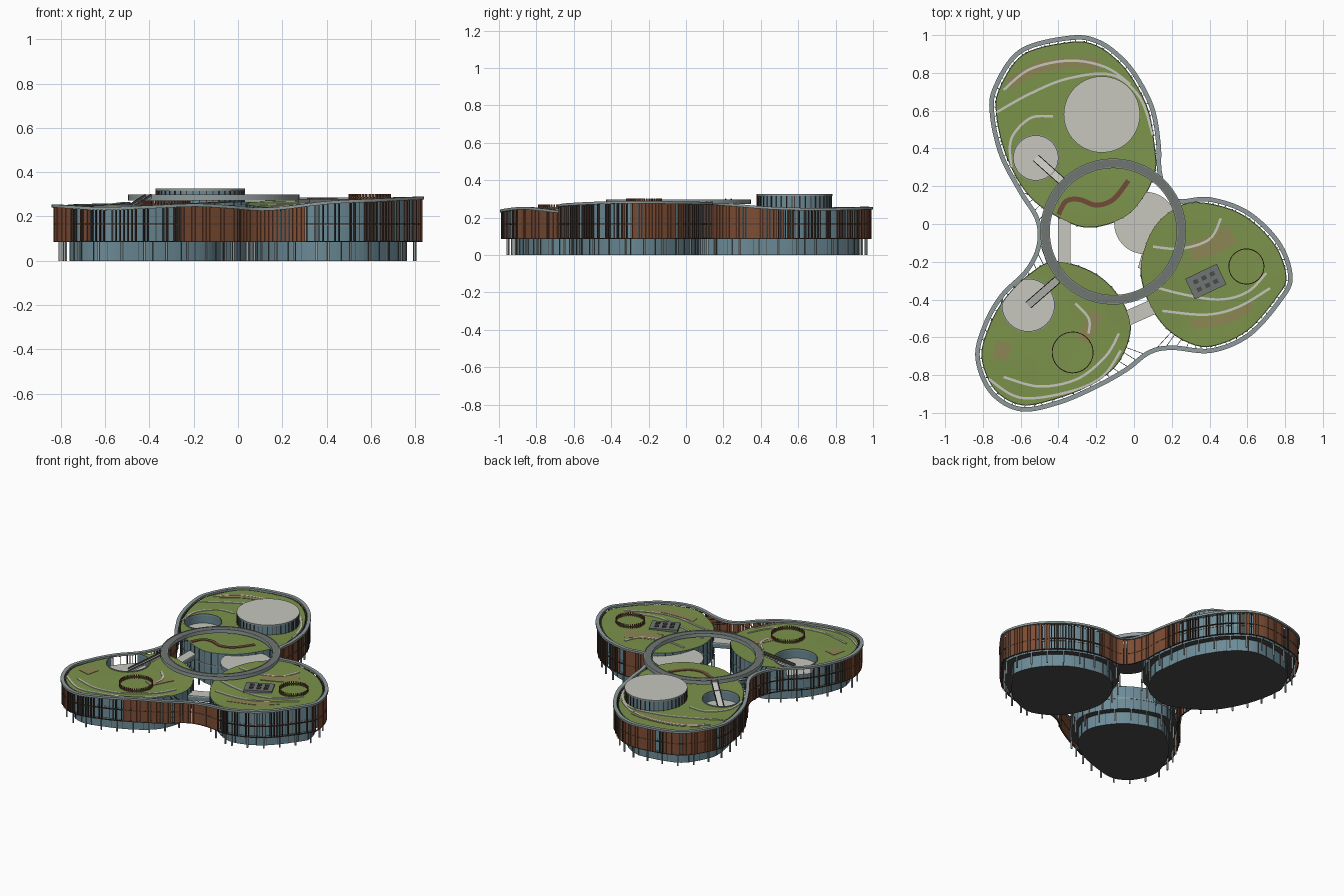
import bpy, math, random
from mathutils import Vector as V

if "Cube" in bpy.data.objects:
    bpy.data.objects.remove(bpy.data.objects["Cube"])

random.seed(4)
FLOOR = 0.085


def material(name, r, g, b):
    m = bpy.data.materials.new(name)
    m.diffuse_color = (r, g, b, 1)
    m.use_nodes = True
    m.node_tree.nodes["Principled BSDF"].inputs["Base Color"].default_value = m.diffuse_color
    return m


GLASS = material("glass", .15, .26, .31)
GREEN = material("grass", .20, .29, .07)
DARK = material("dark_soffit", .07, .07, .07)
PALE = material("pale_concrete", .57, .57, .52)
RIM = material("rim_metal", .28, .33, .33)
RING = material("ring_grey", .16, .18, .17)
BROWN = material("timber", .21, .075, .035)
UMBER = material("dark_timber", .07, .045, .035)
EARTH = material("earth", .17, .07, .04)
SOIL = material("soil", .27, .24, .09)

# Facade line around all three wings, counter-clockwise, with rim height
W = [(-.34, .985, .258), (-.6, .915, .258), (-.735, .72, .255), (-.75, .57, .252), (-.7, .36, .25),
     (-.6, .17, .255), (-.51, .02, .265), (-.505, -.12, .262), (-.57, -.25, .255), (-.7, -.38, .25),
     (-.79, -.54, .25), (-.828, -.71, .255), (-.755, -.89, .25), (-.6, -.98, .242), (-.4, -.945, .25),
     (-.2, -.86, .258), (-.04, -.77, .25), (.08, -.68, .24), (.2, -.655, .245), (.41, -.67, .27),
     (.61, -.585, .28), (.775, -.4, .288), (.828, -.28, .29), (.765, -.1, .288), (.6, .06, .285),
     (.4, .13, .285), (.24, .12, .285), (.17, .17, .28), (.135, .28, .272), (.13, .42, .26),
     (.1, .6, .253), (.03, .75, .252), (-.06, .87, .255), (-.19, .965, .257)]
W = [V(p) for p in W]


def height(x, y):
    ws = [1 / ((x - p.x) ** 2 + (y - p.y) ** 2 + .01) ** 1.5 for p in W]
    return sum(w * p.z for w, p in zip(ws, W)) / sum(ws) - .008


def flat(pts):
    return [V((p[0], p[1], 0)) for p in pts]


def spline(pts, n=8, closed=True):
    k, out = len(pts), []
    get = (lambda i: pts[i % k]) if closed else (lambda i: pts[max(0, min(k - 1, i))])
    for i in range(k if closed else k - 1):
        a, b, c, d = (get(i + j) for j in (-1, 0, 1, 2))
        for s in range(n):
            t = s / n
            out.append(.5 * (2 * b + (c - a) * t + (2 * a - 5 * b + 4 * c - d) * t * t
                             + (3 * b - a - 3 * c + d) * t ** 3))
    return out if closed else out + [pts[-1]]


def tangents(pts, closed=True):
    k = len(pts)
    nxt = lambda i: pts[(i + 1) % k] if closed else pts[min(i + 1, k - 1)]
    prv = lambda i: pts[i - 1] if closed else pts[max(i - 1, 0)]
    return [V((nxt(i).x - prv(i).x, nxt(i).y - prv(i).y, 0)).normalized() for i in range(k)]


def inset(pts, d):
    return [p + V((-t.y, t.x, 0)) * d for p, t in zip(pts, tangents(pts))]


def resample(pts, step):
    out, need = [], 0
    for a, b in zip(pts, pts[1:] + pts[:1]):
        length = (b - a).length
        while need < length:
            out.append((a.lerp(b, need / length), (b - a).normalized()))
            need += step
        need -= length
    return out


def circle(x, y, r, n=64):
    return [V((x + r * math.cos(i * math.tau / n), y + r * math.sin(i * math.tau / n), 0)) for i in range(n)]


def mesh(name, verts, faces, mats, idx=None):
    me = bpy.data.meshes.new(name)
    me.from_pydata(verts, [], faces)
    for m in mats:
        me.materials.append(m)
    if idx:
        me.polygons.foreach_set("material_index", idx)
    ob = bpy.data.objects.new(name, me)
    bpy.context.collection.objects.link(ob)
    return ob


def prism(name, loop, z0, top, mats, rings=1):
    """Solid over a loop; top is a height or a height function; mats = side, top, bottom."""
    f = top if callable(top) else (lambda x, y: top)
    n, c = len(loop), sum(loop, V()) / len(loop)
    verts = [(p.x, p.y, z0) for p in loop]
    for r in range(rings):
        for p in loop:
            q = p.lerp(c, r / rings)
            verts.append((q.x, q.y, f(q.x, q.y)))
    verts.append((c.x, c.y, f(c.x, c.y)))
    faces, idx = [list(range(n))[::-1]], [2]
    for r in range(rings):
        for i in range(n):
            j = (i + 1) % n
            faces.append((r * n + i, r * n + j, r * n + n + j, r * n + n + i))
            idx.append(0 if r == 0 else 1)
    for i in range(n):
        faces.append((rings * n + i, rings * n + (i + 1) % n, len(verts) - 1))
        idx.append(1)
    return mesh(name, verts, faces, mats, idx)


def sweep(name, pts, w, h, mat, closed=False):
    """Rectangular bar whose top follows pts."""
    verts, faces, k = [], [], len(pts)
    for p, t in zip(pts, tangents(pts, closed)):
        s = V((-t.y, t.x, 0)) * w / 2
        verts += [p - s, p + s, p + s - V((0, 0, h)), p - s - V((0, 0, h))]
    for i in range(k if closed else k - 1):
        a, b = i * 4, (i + 1) % k * 4
        faces += [(a + j, b + j, b + (j + 1) % 4, a + (j + 1) % 4) for j in range(4)]
    if not closed:
        faces += [(0, 1, 2, 3), (4 * k - 1, 4 * k - 2, 4 * k - 3, 4 * k - 4)]
    return mesh(name, verts, faces, [mat])


def boxes(name, items, mat):
    """Many upright boxes: (centre, direction, length, width, z0, z1)."""
    verts, faces = [], []
    for c, d, l, w, z0, z1 in items:
        u, v, b = d.normalized() * l / 2, V((-d.y, d.x, 0)).normalized() * w / 2, len(verts)
        for z in (z0, z1):
            verts += [(q.x, q.y, z) for q in (c - u - v, c + u - v, c + u + v, c - u + v)]
        faces += [[b + i for i in f] for f in ((3, 2, 1, 0), (4, 5, 6, 7), (0, 1, 5, 4),
                                               (1, 2, 6, 5), (2, 3, 7, 6), (3, 0, 4, 7))]
    return mesh(name, verts, faces, [mat])


# Three wings: recessed ground floor, glazed upper floors with planted roof, columns
WINGS = {"north": W[28:] + W[:6] + flat([(-.47, .05), (-.26, -.04), (-.05, .01), (.07, .13)]),
         "southwest": W[8:16] + flat([(-.06, -.74), (.005, -.55), (-.055, -.38), (-.2, -.24), (-.42, -.175)]),
         "east": W[19:27] + flat([(.09, 0), (.015, -.2), (.04, -.38), (.13, -.54), (.26, -.64)])}
roofs, bodies = [], {}
for name, pts in WINGS.items():
    line = spline(flat(pts), 7)
    edge = inset(line, .024)
    roofs += edge
    bodies[name] = prism(name + "_wing", edge, FLOOR, height, [GLASS, GREEN, DARK], 8)
    prism(name + "_ground_floor", inset(line, .068), 0, FLOOR, [GLASS, DARK, DARK])
    boxes(name + "_columns", [(p, t, .009, .009, 0, FLOOR) for p, t in resample(inset(line, .022), .105)], RIM)
    boxes(name + "_ground_mullions", [(p, t, .003, .004, 0, FLOOR)
                                      for p, t in resample(inset(line, .067), .07)], DARK)
    boxes(name + "_mullions", [(p, t, .004, .006, FLOOR, height(p.x, p.y) - .002)
                               for p, t in resample(edge, .05)], DARK)
    sweep(name + "_floor_band", [p + V((0, 0, .168)) for p in edge], .006, .008, RIM, True)

# Sunken patios cut into two roofs
for name, x, y, r in (("north", -.52, .35, .12), ("southwest", -.56, -.43, .14)):
    cutter = prism("patio_cutter", circle(x, y, r), .185, .4, [GLASS, PALE, PALE])
    ob = bodies[name]
    mod = ob.modifiers.new("patio", 'BOOLEAN')
    mod.object, mod.operation, mod.solver = cutter, 'DIFFERENCE', 'EXACT'
    mod.material_mode = 'TRANSFER'
    bpy.context.view_layer.objects.active = ob
    bpy.ops.object.modifier_apply(modifier="patio")
    bpy.data.objects.remove(cutter)
    sweep(name + "_patio_rim", [p + V((0, 0, height(p.x, p.y) + .006)) for p in circle(x, y, r)],
          .006, .01, RIM, True)

# Continuous wavy rim, rails and timber fins of the outer screen
rim = spline(W, 8)
sweep("facade_rim", rim, .024, .014, RIM, True)
for z in (FLOOR + .005, .168):
    sweep("facade_rail", [V((p.x, p.y, z)) for p in rim], .008, .005, UMBER, True)
dense = flat([(.82, -.12), (.12, -.67), (-.82, -.78), (-.1, -.82), (-.3, 1), (-.64, .88), (-.57, .1), (.25, .15),
              (.12, .35)])
closed_fins, open_fins, struts = [], [], []
for i, (p, t) in enumerate(resample(rim, .0185)):
    q = V((p.x, p.y, 0))
    w = max(0, 1 - min((q - c).length for c in dense) / .24)
    d = V((t.x, t.y, 0)).normalized()
    nrm = V((-d.y, d.x, 0))
    if w > random.random() * .55:
        ang = min(1, w * 2 + .2)
        closed_fins.append((q, nrm.lerp(d, ang), .0165, .005, FLOOR, p.z - .01))
    elif random.random() < .75:
        open_fins.append((q, nrm, .017, .004, FLOOR, p.z - .01))
    near = min(roofs, key=lambda e: (e - q).length)
    gap = near - q
    if i % 3 == 0 and .01 < gap.length < .13:
        struts.append((q + gap / 2, gap, gap.length, .003, p.z - .014, p.z - .01))
boxes("closed_timber_fins", closed_fins, BROWN)
boxes("open_timber_fins", open_fins, UMBER)
boxes("rim_struts", struts, DARK)

# Central ring walkway, low atrium canopy and tall roof drum
sweep("ring_walkway", [p + V((0, 0, .295)) for p in circle(-.11, -.04, .361, 96)], .05, .02, RING, True)
for r in (.338, .384):
    sweep("ring_edge", [p + V((0, 0, .298)) for p in circle(-.11, -.04, r, 96)], .005, .026, RIM, True)
prism("atrium_canopy", circle(.06, .005, .165), .222, .252, [GLASS, PALE, DARK])
prism("roof_drum", circle(-.17, .58, .197), .23, .318, [GLASS, PALE, DARK])
prism("roof_drum_lid", circle(-.17, .58, .202), .316, .326, [RIM, PALE, PALE])
boxes("drum_fins", [(p, t, .004, .008, .24, .316) for p, t in resample(circle(-.17, .58, .198), .03)], UMBER)

# Stairs from patios to the ring, and bridges between wings
for a, b in (((-.52, .35, .19), (-.38, .225, .29)), ((-.56, -.43, .19), (-.405, -.295, .29))):
    a, b = V(a), V(b)
    sweep("patio_stair", [a, b], .045, .008, PALE)
    side = V((a.y - b.y, b.x - a.x, 0)).normalized() * .02
    for s in (-1, 1):
        sweep("stair_rail", [a + side * s + V((0, 0, .012)), b + side * s + V((0, 0, .012))], .004, .014, DARK)
for a, b, w in (((-.37, .03), (-.37, -.22), .065), ((-.06, -.51), (.12, -.43), .08), ((.09, -.1), (.05, -.24), .06)):
    ends = [V((*a, .2)), V((*b, .2))]
    sweep("bridge_deck", ends, w, .008, PALE)
    sweep("bridge_glass", [e - V((0, 0, .008)) for e in ends], w - .008, .03, GLASS)


# Roof paths and planting beds laid on the roof surface
def path(name, pts, w, mat, lift=.004):
    line = spline(flat(pts), 8, False)
    sweep(name, [V((p.x, p.y, height(p.x, p.y) + lift)) for p in line], w, .006, mat)


for bed, w in (([(-.66, .74), (-.5, .83), (-.3, .855), (-.18, .84)], .06), ([(.3, -.15), (.42, -.11), (.52, -.05)], .1),
               ([(-.27, -.62), (-.22, -.52), (-.19, -.47)], .07), ([(-.74, -.66), (-.66, -.68)], .09),
               ([(.3, -.53), (.5, -.5), (.62, -.42)], .05)):
    path("planting_bed", bed, w, SOIL, .0025)
for pts in ([(-.69, .71), (-.55, .82), (-.34, .865), (-.15, .83), (-.02, .74)],
            [(-.73, .59), (-.55, .69), (-.35, .77), (-.12, .79), (.03, .67), (.1, .47)],
            [(-.43, .57), (-.55, .56), (-.65, .45), (-.65, .3)],
            [(-.69, -.81), (-.5, -.86), (-.3, -.82), (-.15, -.7), (-.08, -.58)],
            [(-.77, -.82), (-.6, -.92), (-.35, -.89), (-.17, -.81), (-.07, -.67)],
            [(-.31, -.42), (-.24, -.5), (-.24, -.58)],
            [(.46, .03), (.4, -.08), (.25, -.13), (.1, -.12)],
            [(.7, -.26), (.6, -.36), (.45, -.4), (.25, -.37), (.1, -.33)],
            [(.72, -.34), (.55, -.44), (.38, -.48), (.15, -.46)]):
    path("roof_path", pts, .013, PALE)
path("winding_path", [(-.4, .05), (-.36, .12), (-.29, .13), (-.2, .1), (-.11, .13), (-.03, .23)], .026, EARTH)

# Round timber fences and the skylight box
for x, y, r in ((-.325, -.68, .108), (.595, -.225, .093)):
    z = height(x, y)
    boxes("round_fence", [(p, t, .007, .005, z - .005, z + .026) for p, t in resample(circle(x, y, r), .0145)], BROWN)
    sweep("fence_rail", [p + V((0, 0, z + .012)) for p in circle(x, y, r)], .004, .004, UMBER, True)
c, d = V((.38, -.305, 0)), V((.9, .43, 0)).normalized()
z, e = height(c.x, c.y), V((-d.y, d.x, 0))
boxes("skylight_box", [(c, d, .185, .12, z - .01, z + .014)], RING)
boxes("skylight_windows", [(c + d * i * .048 + e * j * .022, d, .026, .022, z, z + .02)
                           for i in (-1, 0, 1) for j in (-1, 1)], DARK)
